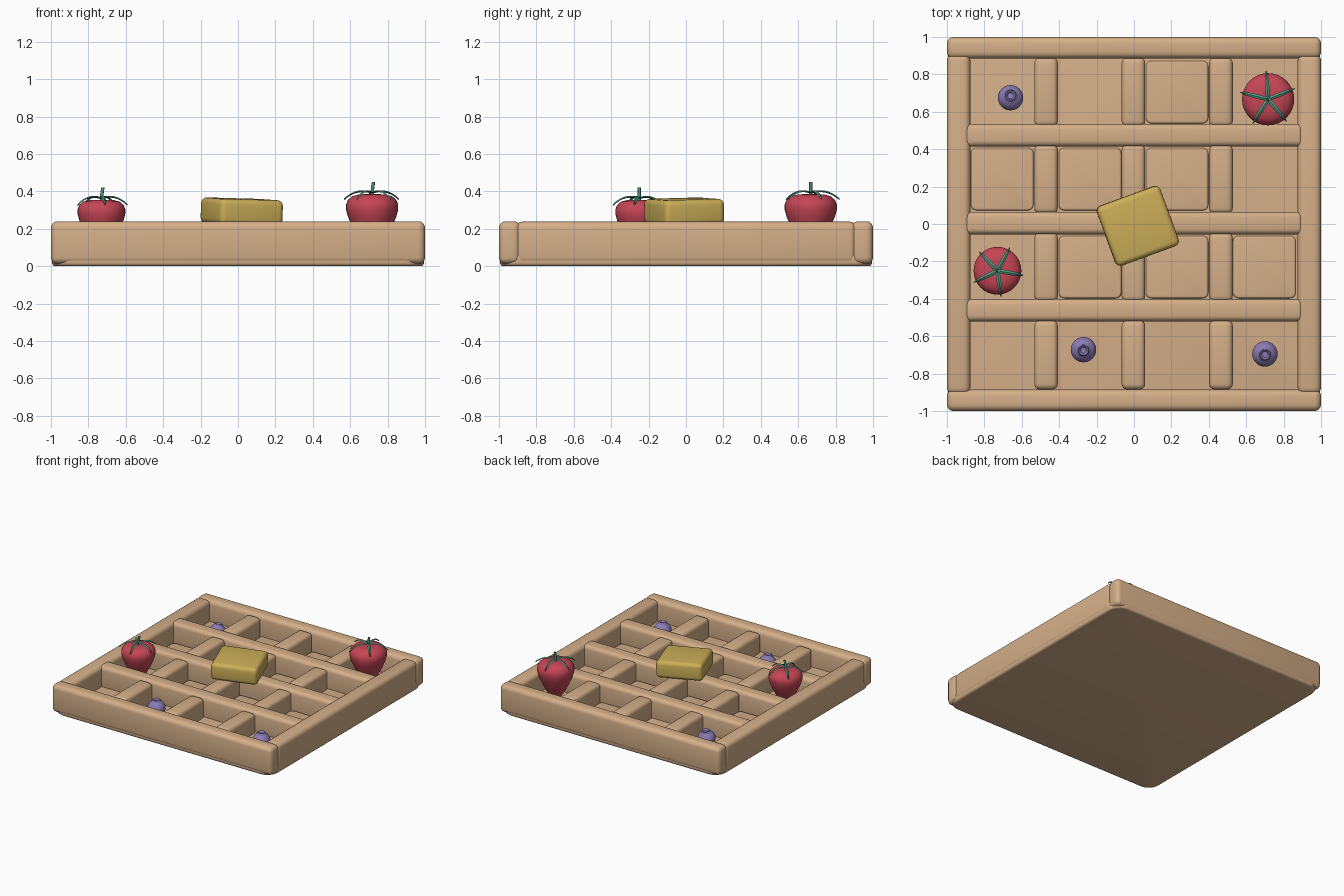
import bpy, bmesh, math
from mathutils import Matrix, Vector

if "Cube" in bpy.data.objects:
    bpy.data.objects.remove(bpy.data.objects["Cube"])


def material(name, rgb):
    m = bpy.data.materials.new(name)
    m.diffuse_color = (*rgb, 1)
    m.use_nodes = True
    m.node_tree.nodes["Principled BSDF"].inputs["Base Color"].default_value = m.diffuse_color
    return m


WAFFLE = material("golden waffle", (0.66, 0.43, 0.25))
BUTTER = material("butter yellow", (0.61, 0.43, 0.10))
RED = material("strawberry red", (0.57, 0.06, 0.09))
GREEN = material("leaf green", (0.09, 0.33, 0.22))
BLUE = material("blueberry purple", (0.26, 0.20, 0.46))


def finish(bm, name, mat, angle=40):
    bmesh.ops.recalc_face_normals(bm, faces=bm.faces)
    me = bpy.data.meshes.new(name)
    bm.to_mesh(me)
    bm.free()
    ob = bpy.data.objects.new(name, me)
    bpy.context.collection.objects.link(ob)
    me.materials.append(mat)
    bpy.ops.object.select_all(action='DESELECT')
    ob.select_set(True)
    bpy.context.view_layer.objects.active = ob
    bpy.ops.object.shade_smooth_by_angle(angle=math.radians(angle))
    return ob


def box(name, x0, x1, y0, y1, z0, z1, mat, bevel, corner=0):
    """Rounded box given by its limits; corner rounds the upright edges first."""
    bm = bmesh.new()
    bmesh.ops.create_cube(bm, size=1)
    bmesh.ops.scale(bm, vec=(x1 - x0, y1 - y0, z1 - z0), verts=bm.verts)
    if corner:
        up = [e for e in bm.edges
              if abs(e.verts[0].co.z - e.verts[1].co.z) > 1e-4]
        bmesh.ops.bevel(bm, geom=up, offset=corner, segments=6,
                        profile=0.5, affect='EDGES')
    sharp = [e for e in bm.edges if e.calc_face_angle(0) > math.radians(40)]
    bmesh.ops.bevel(bm, geom=sharp, offset=bevel, segments=4,
                    profile=0.5, affect='EDGES')
    ob = finish(bm, name, mat)
    ob.location = ((x0 + x1) / 2, (y0 + y1) / 2, (z0 + z1) / 2)
    return ob


def lathe(name, profile, mat, steps=32):
    """Spin an (r, z) profile around z."""
    bm = bmesh.new()
    vs = [bm.verts.new((r, 0, z)) for r, z in profile]
    es = [bm.edges.new(p) for p in zip(vs, vs[1:])]
    bmesh.ops.spin(bm, geom=vs + es, cent=(0, 0, 0), axis=(0, 0, 1),
                   angle=2 * math.pi, steps=steps)
    bmesh.ops.remove_doubles(bm, verts=bm.verts, dist=1e-5)
    return finish(bm, name, mat, 60)


# Waffle base and outer frame
box("waffle_base", -0.995, 0.995, -0.995, 0.995, 0, 0.07, WAFFLE, 0.02, 0.1)
for s, side in ((-1, "front"), (1, "back")):
    a, b = sorted((s * 0.885, s * 1.0))
    box(side + "_rim", -1, 1, a, b, 0.012, 0.24, WAFFLE, 0.035)
for s, side in ((-1, "left"), (1, "right")):
    a, b = sorted((s * 0.875, s * 1.0))
    box(side + "_rim", a, b, -0.91, 0.91, 0.012, 0.238, WAFFLE, 0.035)

# Inner grid: long ribs across, short ribs between them
for i, y in enumerate((0.475, 0.005, -0.46)):
    box(f"cross_rib_{i}", -0.91, 0.905, y - 0.06, y + 0.06,
        0.04, 0.235, WAFFLE, 0.03)
rows = ((0.52, 0.89), (0.055, 0.425), (-0.415, -0.045), (-0.885, -0.515))
for i, x in enumerate((-0.47, -0.003, 0.465)):
    for j, (y0, y1) in enumerate(rows):
        box(f"short_rib_{i}_{j}", x - 0.063, x + 0.063, y0, y1,
            0.04, 0.226, WAFFLE, 0.03)

# Raised pads in some of the pockets
col_x = (-0.705, -0.235, 0.23, 0.697)
row_y = (0.705, 0.24, -0.23)
for c, r in ((2, 0), (0, 1), (1, 1), (2, 1), (1, 2), (2, 2), (3, 2)):
    x, y = col_x[c], row_y[r]
    box(f"pocket_pad_{c}_{r}", x - 0.167, x + 0.167, y - 0.167, y + 0.167,
        0.05, 0.082, WAFFLE, 0.01, 0.03)

# Butter pat
butter = box("butter_pat", -0.16, 0.20, -0.18, 0.16, 0.222, 0.36, BUTTER, 0.03)
butter.rotation_euler = (math.radians(1.5), math.radians(1.5), math.radians(20))


def strawberry(name, x, y, r, top, first_angle):
    # Body: wide shoulders, narrowing to a rounded tip
    shape = [(0, -2.2), (0.16, -2.16), (0.34, -2.0), (0.55, -1.65),
             (0.76, -1.22), (0.92, -0.85), (0.99, -0.58), (0.99, -0.4),
             (0.92, -0.22), (0.76, -0.08), (0.5, -0.01), (0.25, 0), (0, -0.02)]
    body = lathe(name + "_body", [(a * r, b * r) for a, b in shape], RED)
    body.location = (x, y, top)
    # Five thin leaves arching out from the middle
    bm = bmesh.new()
    for k in range(5):
        turn = Matrix.Rotation(math.radians(first_angle + 72 * k), 3, 'Z')
        prev = None
        for i in range(9):
            t = i / 8
            w = 0.013 * (1 - t) ** 0.7 * (0.7 + 1.2 * t) + 0.001
            z = 0.006 + 0.05 * t - 0.085 * t ** 2.2
            row = [bm.verts.new(turn @ Vector((t * r * 1.1, s * w, z + dz)))
                   for s, dz in ((-1, 0), (0, 0.006), (1, 0), (0, -0.004))]
            if prev:
                for j in range(4):
                    n = (j + 1) % 4
                    bm.faces.new((prev[j], prev[n], row[n], row[j]))
            else:
                bm.faces.new(row)
            prev = row
        bm.faces.new(prev)
    leaves = finish(bm, name + "_leaves", GREEN)
    leaves.location = (x, y, top)
    # Curved stem
    bm = bmesh.new()
    prev = None
    for i in range(6):
        t = i / 5
        ring = [bm.verts.new((0.008 * t * t + 0.009 * math.cos(a),
                              0.009 * math.sin(a), -0.01 + 0.075 * t))
                for a in (math.tau * k / 8 for k in range(8))]
        if prev:
            for j in range(8):
                n = (j + 1) % 8
                bm.faces.new((prev[j], prev[n], ring[n], ring[j]))
        else:
            bm.faces.new(ring)
        prev = ring
    bm.faces.new(prev)
    stem = finish(bm, name + "_stem", GREEN, 50)
    stem.location = (x, y, top)


strawberry("left_strawberry", -0.73, -0.25, 0.129, 0.355, 62)
strawberry("right_strawberry", 0.717, 0.667, 0.141, 0.385, 22)

# Blueberries: flattened ball with a raised crown ring
R = 0.068
ball = [(R * math.sin(a), -0.062 * math.cos(a))
        for a in (math.pi * i / 16 for i in range(14))]
crown = [(0.031, 0.058), (0.031, 0.066), (0.026, 0.069),
         (0.02, 0.065), (0.016, 0.054), (0, 0.052)]
for i, (x, y, tilt) in enumerate(((-0.66, 0.675, -12), (-0.27, -0.672, 3),
                                  (0.70, -0.695, 3))):
    berry = lathe(f"blueberry_{i}", ball + crown, BLUE, 24)
    berry.location = (x, y, 0.118)
    berry.rotation_euler = (math.radians(tilt), 0, 0)
